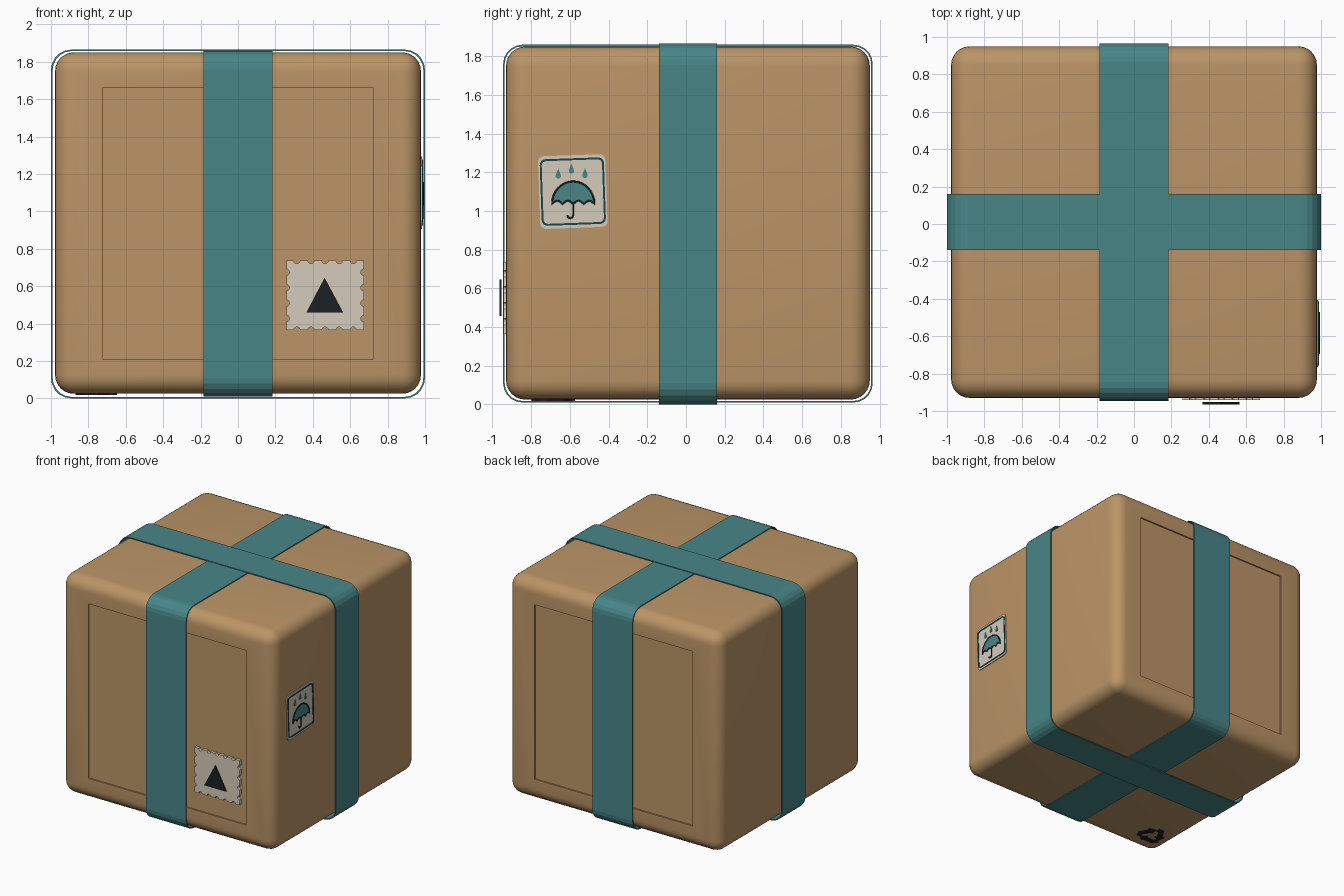
import bpy, bmesh
from math import sin, cos, pi, radians
from mathutils import Vector

if "Cube" in bpy.data.objects:
    bpy.data.objects.remove(bpy.data.objects["Cube"])


def material(name, rgb):
    m = bpy.data.materials.new(name)
    m.diffuse_color = (*rgb, 1)
    m.use_nodes = True
    m.node_tree.nodes["Principled BSDF"].inputs["Base Color"].default_value = m.diffuse_color
    return m


CARD = material("cardboard", (0.50, 0.30, 0.135))
TEAL = material("teal", (0.065, 0.24, 0.25))
CREAM = material("cream_paper", (0.66, 0.60, 0.49))
INK = material("dark_ink", (0.012, 0.015, 0.017))
LINE = material("dark_teal_ink", (0.01, 0.06, 0.07))

# (u, v, outward distance) to world for each face of the parcel
FRONT = lambda u, v, d: (u, -d, v)
RIGHT = lambda u, v, d: (d, u, v)
BOTTOM = lambda u, v, d: (u, v, -d)


def finish(bm, name, mat):
    bmesh.ops.recalc_face_normals(bm, faces=bm.faces[:])
    me = bpy.data.meshes.new(name)
    bm.to_mesh(me)
    bm.free()
    me.materials.append(mat)
    ob = bpy.data.objects.new(name, me)
    bpy.context.collection.objects.link(ob)
    return ob


def plate(name, pts, d0, d1, face, mat):
    """Flat cut-out with a 2D outline, raised from d0 to d1."""
    bm = bmesh.new()
    a = [bm.verts.new(face(u, v, d0)) for u, v in pts]
    b = [bm.verts.new(face(u, v, d1)) for u, v in pts]
    bm.faces.new(a)
    bm.faces.new(b)
    n = len(pts)
    for i in range(n):
        j = (i + 1) % n
        bm.faces.new((a[i], a[j], b[j], b[i]))
    return finish(bm, name, mat)


def ring(name, outer, inner, d0, d1, face, mat):
    """Closed band between two outlines with equal point counts."""
    bm = bmesh.new()
    loops = [[bm.verts.new(face(u, v, d)) for u, v in pts]
             for pts, d in ((outer, d0), (outer, d1), (inner, d1), (inner, d0))]
    n = len(outer)
    for k in range(4):
        p, q = loops[k], loops[(k + 1) % 4]
        for i in range(n):
            j = (i + 1) % n
            bm.faces.new((p[i], p[j], q[j], q[i]))
    return finish(bm, name, mat)


def stroke(name, pts, d, face, width, mat, closed=False):
    cu = bpy.data.curves.new(name, 'CURVE')
    cu.dimensions = '3D'
    cu.bevel_depth = width
    cu.bevel_resolution = 1
    cu.use_fill_caps = True
    sp = cu.splines.new('POLY')
    sp.points.add(len(pts) - 1)
    for p, (u, v) in zip(sp.points, pts):
        p.co = (*face(u, v, d), 1)
    sp.use_cyclic_u = closed
    cu.materials.append(mat)
    ob = bpy.data.objects.new(name, cu)
    bpy.context.collection.objects.link(ob)


def round_rect(cx, cy, hx, hy, r, seg=5, tilt=0):
    pts = []
    for k, (sx, sy) in enumerate(((1, 1), (-1, 1), (-1, -1), (1, -1))):
        for i in range(seg + 1):
            a = (k + i / seg) * pi / 2
            x, y = sx * (hx - r) + r * cos(a), sy * (hy - r) + r * sin(a)
            pts.append((cx + x * cos(tilt) - y * sin(tilt),
                        cy + x * sin(tilt) + y * cos(tilt)))
    return pts


# Rounded cardboard box with a shallow recessed panel on front and back
lo, hi = Vector((-0.978, -0.93, 0.025)), Vector((0.978, 0.95, 1.85))
bm = bmesh.new()
bmesh.ops.create_cube(bm, size=1)
for v in bm.verts:
    v.co = Vector([lo[i] + (v.co[i] + 0.5) * (hi[i] - lo[i]) for i in range(3)])
bmesh.ops.bevel(bm, geom=bm.edges[:], offset=0.1, segments=6, profile=0.5, affect='EDGES')
bm.normal_update()
for s in (-1, 1):
    face = max(bm.faces, key=lambda f: f.calc_area() * (f.normal.y * s > 0.99))
    for depth in (0, 0.012):
        bmesh.ops.inset_individual(bm, faces=[face], thickness=0.01)
        for v in face.verts:
            v.co.x = 0.725 if v.co.x > 0 else -0.725
            v.co.z = 1.66 if v.co.z > 0.9 else 0.21
            v.co.y -= s * depth
box = finish(bm, "cardboard_box", CARD)
bpy.context.view_layer.objects.active = box
box.select_set(True)
bpy.ops.object.shade_smooth_by_angle(angle=radians(30))

# Two straps wrapped around the box
ring("lengthwise_strap", round_rect(0.01, 0.9345, 0.955, 0.9245, 0.1),
     round_rect(0.01, 0.9345, 0.947, 0.9165, 0.092), -0.185, 0.185, RIGHT, TEAL)
ring("crosswise_strap", round_rect(0, 0.9325, 1.0, 0.9325, 0.11),
     round_rect(0, 0.9325, 0.991, 0.9245, 0.101), -0.16, 0.14, FRONT, TEAL)


# Perforated postage stamp on the front
def stamp_outline(x0, x1, z0, z1, r=0.017):
    corners = [Vector(c) for c in ((x0, z0), (x1, z0), (x1, z1), (x0, z1))]
    pts = []
    for k in range(4):
        a, b = corners[k], corners[(k + 1) % 4]
        t = (b - a).normalized()
        inward = Vector((-t.y, t.x))
        n = 5 if k % 2 == 0 else 4
        pts.append(tuple(a))
        for i in range(n):
            c = a + (b - a) * (i + 0.75) / (n + 0.5)
            for j in range(7):
                w = pi * j / 6
                pts.append(tuple(c - t * r * cos(w) + inward * r * sin(w)))
    return pts


plate("postage_stamp", stamp_outline(0.258, 0.673, 0.365, 0.737), 0.915, 0.942, FRONT, CREAM)
plate("stamp_triangle", [(0.365, 0.458), (0.563, 0.458), (0.463, 0.645)], 0.953, 0.965, FRONT, INK)

# Keep-dry label on the right side
uc, vc, tilt = -0.585, 1.1, radians(2)
plate("label_paper", round_rect(uc, vc, 0.174, 0.188, 0.03, 4, tilt), 0.972, 0.985, RIGHT, CREAM)
ring("label_border", round_rect(uc, vc, 0.166, 0.172, 0.03, 4, tilt),
     round_rect(uc, vc, 0.156, 0.162, 0.022, 4, tilt), 0.983, 0.989, RIGHT, LINE)

# Umbrella canopy with scalloped hem
cu, cv, rad = -0.583, 1.035, 0.11
canopy = [(cu + rad * cos(pi * i / 16), cv + 0.118 * sin(pi * i / 16)) for i in range(17)]
for k in range(4):
    for i in range(1, 6 if k == 3 else 7):
        canopy.append((cu - rad + rad / 2 * (k + i / 6), cv + 0.018 * sin(pi * i / 6)))
plate("umbrella_canopy", canopy, 0.983, 0.99, RIGHT, TEAL)
stroke("umbrella_outline", canopy, 0.99, RIGHT, 0.005, INK, True)
hook = [(cu, cv + 0.01), (cu, 0.978)]
hook += [(cu - 0.015 + 0.015 * cos(a), 0.978 - 0.015 * sin(a))
         for a in (pi * i / 6 for i in range(1, 7))]
stroke("umbrella_handle", hook, 0.988, RIGHT, 0.005, INK)

# Rain drops
for i, (u, v) in enumerate(((-0.66, 1.187), (-0.592, 1.213), (-0.522, 1.19))):
    drop = [(u, v + 0.032)]
    drop += [(u + 0.014 * cos(a), v - 0.006 + 0.014 * sin(a))
             for a in (radians(160 + 22 * j) for j in range(11))]
    plate(f"rain_drop_{i + 1}", drop, 0.983, 0.99, RIGHT, TEAL)

# Three chasing arrows printed under the box
arrow = [(-0.075, -0.088), (0.015, -0.088), (0.015, -0.108), (0.065, -0.068),
         (0.015, -0.028), (0.015, -0.048), (-0.06, -0.048), (-0.075, -0.025), (-0.108, -0.045)]
for k in range(3):
    a = k * 2 * pi / 3
    plate(f"recycling_arrow_{k + 1}",
          [(-0.76 + x * cos(a) - y * sin(a), -0.69 + x * sin(a) + y * cos(a)) for x, y in arrow],
          -0.03, -0.018, BOTTOM, INK)
